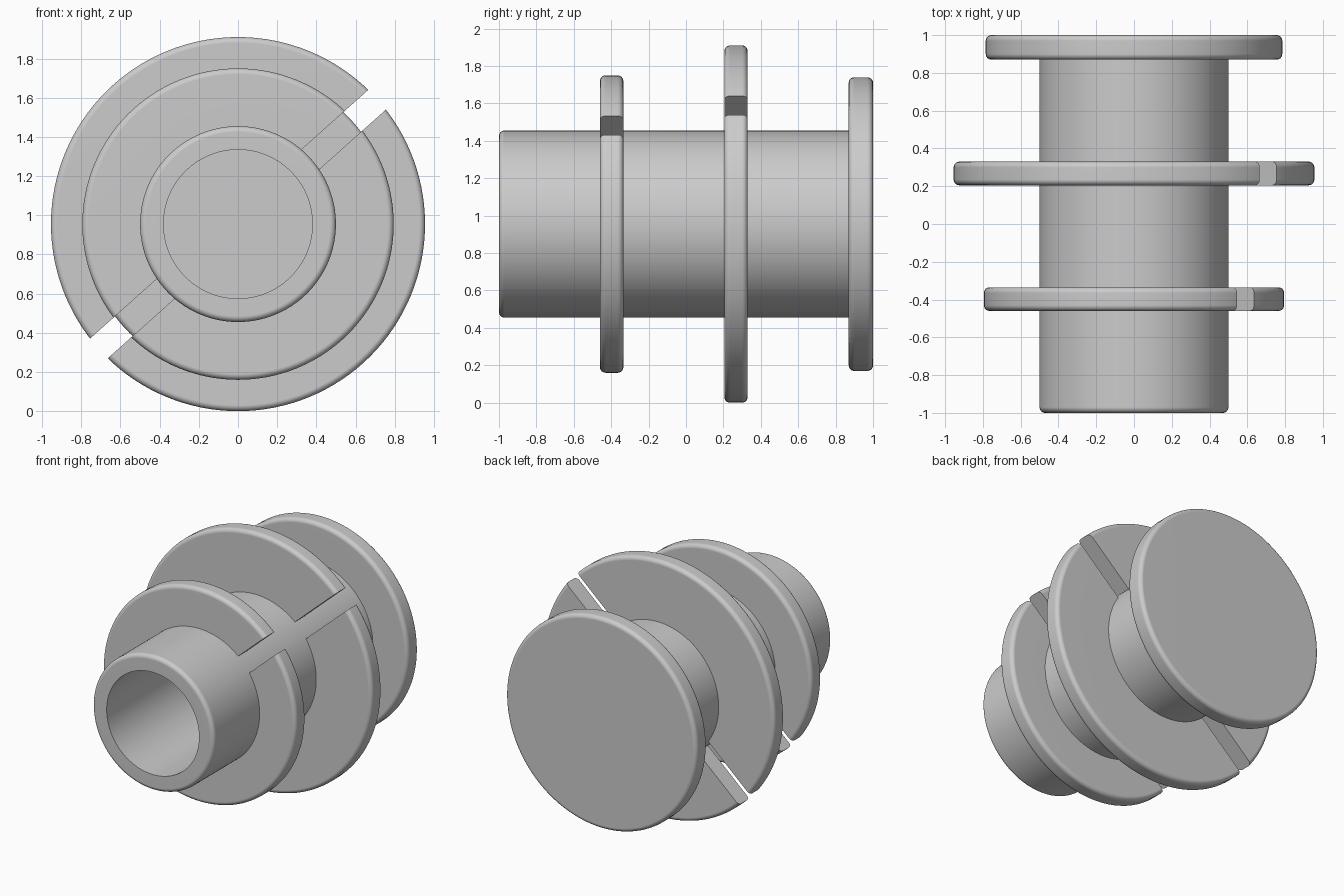
import bpy, bmesh
from math import sin, cos, pi, radians
from mathutils import Matrix, Vector

if "Cube" in bpy.data.objects:
    bpy.data.objects.remove(bpy.data.objects["Cube"], do_unlink=True)

AXIS_Z = 0.955          # height of the spool's axis
SEGMENTS = 128
ROUND = 0.03            # edge rounding radius
SLOT_WIDTH = 0.135
SLOT_ANGLE = radians(41.8)

grey = bpy.data.materials.new("plain grey")
grey.use_nodes = True
grey.diffuse_color = (0.6, 0.6, 0.6, 1)
grey.node_tree.nodes["Principled BSDF"].inputs["Base Color"].default_value = (0.6, 0.6, 0.6, 1)


def rounded(radius, y, side):
    """Quarter-round rim corner as (radius, y); side -1 is front, +1 is back."""
    steps = [i * pi / 12 for i in range(7)]
    pts = [(radius - ROUND + ROUND * sin(a), y - side * ROUND * (1 - cos(a))) for a in steps]
    return pts if side < 0 else pts[::-1]


def revolve(profile, closed):
    """Spin a (radius, y) profile about the y axis."""
    bm = bmesh.new()
    verts = [bm.verts.new((r, y, 0)) for r, y in profile]
    edges = [bm.edges.new(pair) for pair in zip(verts, verts[1:])]
    if closed:
        edges.append(bm.edges.new((verts[-1], verts[0])))
    bmesh.ops.spin(bm, geom=verts + edges, cent=(0, 0, 0), axis=(0, 1, 0),
                   angle=2 * pi, steps=SEGMENTS, use_merge=True)
    bmesh.ops.remove_doubles(bm, verts=bm.verts, dist=1e-5)
    return bm


def finish(name, bm):
    bmesh.ops.recalc_face_normals(bm, faces=bm.faces)
    mesh = bpy.data.meshes.new(name)
    bm.to_mesh(mesh)
    bm.free()
    mesh.materials.append(grey)
    obj = bpy.data.objects.new(name, mesh)
    obj.location.z = AXIS_Z
    bpy.context.collection.objects.link(obj)
    bpy.ops.object.select_all(action='DESELECT')
    obj.select_set(True)
    bpy.context.view_layer.objects.active = obj
    bpy.ops.object.shade_smooth_by_angle(angle=radians(30))
    weighted = obj.modifiers.new("flat faces", 'WEIGHTED_NORMAL')
    weighted.keep_sharp = True


def slotted_flange(name, radius, front, back):
    """Ring split into two halves by a straight slot across its diameter."""
    inner = 0.49
    bm = revolve([(inner, front)] + rounded(radius, front, -1)
                 + rounded(radius, back, 1) + [(inner, back)], True)
    normal = Vector((-sin(SLOT_ANGLE), 0, cos(SLOT_ANGLE)))
    cut = bmesh.ops.bisect_plane(bm, geom=bm.verts[:] + bm.edges[:] + bm.faces[:],
                                 plane_co=normal * SLOT_WIDTH / 2, plane_no=normal,
                                 clear_inner=True)
    rim = [e for e in cut["geom_cut"] if isinstance(e, bmesh.types.BMEdge)]
    bmesh.ops.edgeloop_fill(bm, edges=rim)
    # opposite half
    copy = bmesh.ops.duplicate(bm, geom=bm.verts[:] + bm.edges[:] + bm.faces[:])
    half = [v for v in copy["geom"] if isinstance(v, bmesh.types.BMVert)]
    bmesh.ops.rotate(bm, verts=half, cent=(0, 0, 0), matrix=Matrix.Rotation(pi, 3, 'Y'))
    finish(name, bm)


# Hollow barrel, open at the front, with the solid end plate at the back
finish("barrel_and_end_plate", revolve(
    [(0, 0.87), (0.38, 0.87), (0.38, -1)] + rounded(0.5, -1, -1) + [(0.5, 0.87)]
    + rounded(0.785, 0.87, -1) + rounded(0.785, 1, 1) + [(0, 1)], False))

# Slotted flanges around the barrel
slotted_flange("front_flange", 0.795, -0.46, -0.335)
slotted_flange("middle_flange", 0.955, 0.205, 0.33)
